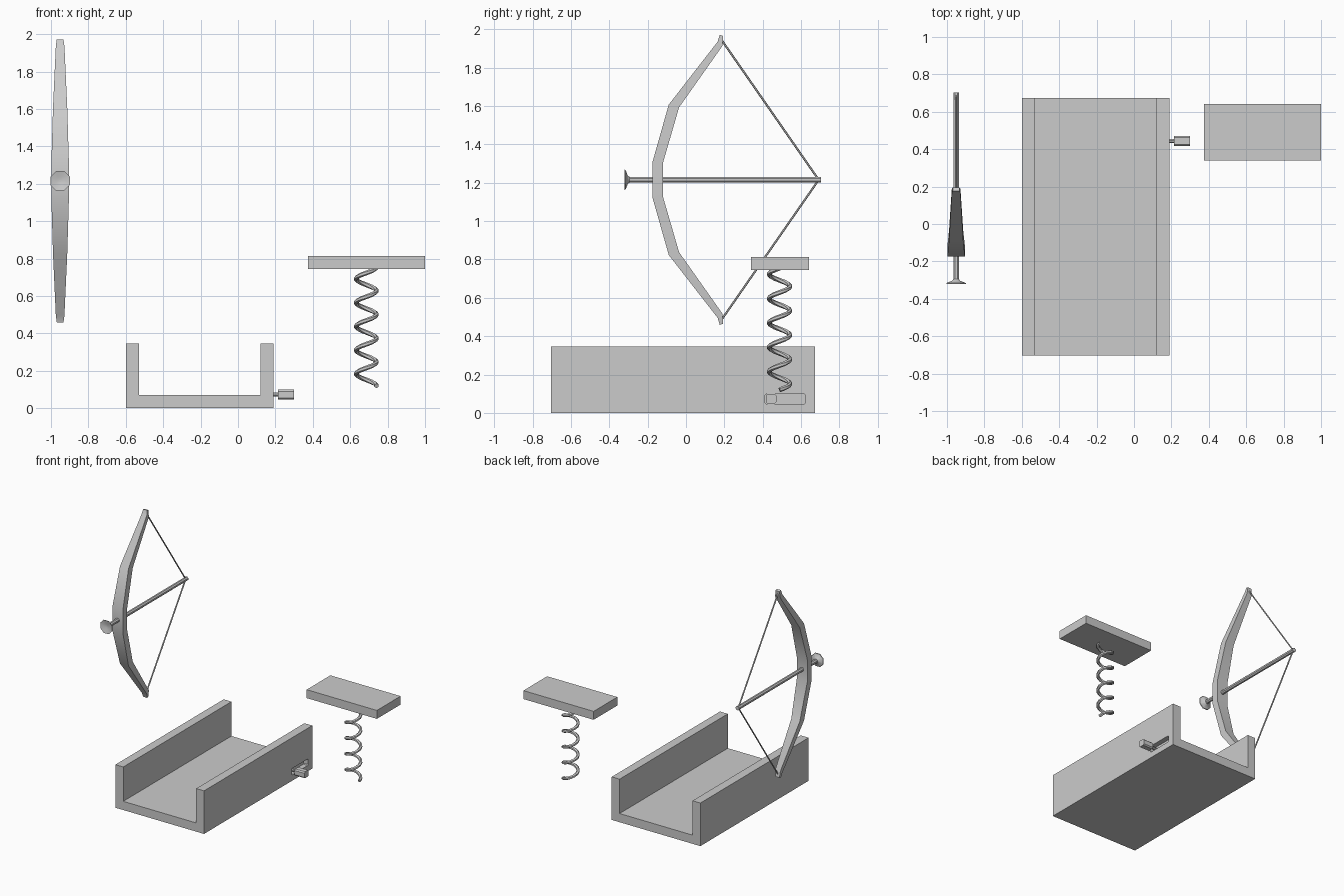
import bpy, bmesh, math
from mathutils import Vector

if "Cube" in bpy.data.objects:
    bpy.data.objects.remove(bpy.data.objects["Cube"])


def make(name, verts, faces, smooth=False):
    me = bpy.data.meshes.new(name)
    bm = bmesh.new()
    vs = [bm.verts.new(v) for v in verts]
    for f in faces:
        bm.faces.new([vs[i] for i in f])
    bmesh.ops.recalc_face_normals(bm, faces=bm.faces)
    bm.to_mesh(me)
    bm.free()
    ob = bpy.data.objects.new(name, me)
    bpy.context.collection.objects.link(ob)
    if smooth:
        bpy.ops.object.select_all(action='DESELECT')
        ob.select_set(True)
        bpy.context.view_layer.objects.active = ob
        bpy.ops.object.shade_smooth_by_angle(angle=math.radians(40))
    return ob


def loft(name, rings, smooth=False):
    """Skin equal-sized rings and cap both ends."""
    n, m = len(rings[0]), len(rings)
    faces = [(r * n + i, r * n + (i + 1) % n, (r + 1) * n + (i + 1) % n, (r + 1) * n + i)
             for r in range(m - 1) for i in range(n)]
    faces += [list(range(n)), list(range((m - 1) * n, m * n))]
    return make(name, [v for r in rings for v in r], faces, smooth)


def box(name, x, y, z):
    return loft(name, [[(a, y[0], z[0]), (a, y[1], z[0]), (a, y[1], z[1]), (a, y[0], z[1])] for a in x])


def chamfered(name, x, y, z, c):
    """Bar along x with chamfered long edges."""
    (y0, y1), (z0, z1) = y, z
    prof = [(y0 + c, z0), (y1 - c, z0), (y1, z0 + c), (y1, z1 - c),
            (y1 - c, z1), (y0 + c, z1), (y0, z1 - c), (y0, z0 + c)]
    return loft(name, [[(a, p, q) for p, q in prof] for a in x])


def tube(name, pts, r, sides, smooth=True):
    pts = [Vector(p) for p in pts]
    rings = []
    for i, p in enumerate(pts):
        t = (pts[min(i + 1, len(pts) - 1)] - pts[max(i - 1, 0)]).normalized()
        ref = Vector((0, 0, 1)) if abs(t.z) < 0.9 else Vector((1, 0, 0))
        u = t.cross(ref).normalized()
        w = t.cross(u)
        rings.append([p + r * (math.cos(a) * u + math.sin(a) * w)
                      for a in [(k + 0.5) * math.tau / sides for k in range(sides)]])
    return loft(name, rings, smooth)


# Trough: U profile swept along y
prof = [(-0.60, 0), (0.19, 0), (0.19, 0.347), (0.12, 0.347), (0.12, 0.07),
        (-0.53, 0.07), (-0.53, 0.347), (-0.60, 0.347)]
trough = loft("trough", [[(x, y, z) for x, z in prof] for y in (-0.704, 0.674)])

# Lever slot in the right wall
cutter = chamfered("slot_cutter", (0.15, 0.25), (0.413, 0.622), (0.047, 0.099), 0.006)
cutter.hide_render = True
cutter.display_type = 'WIRE'
mod = trough.modifiers.new("slot", 'BOOLEAN')
mod.operation = 'DIFFERENCE'
mod.solver = 'EXACT'
mod.object = cutter

# Lever
tube("lever_stem", [(0.148, 0.443, 0.073), (0.22, 0.443, 0.073)], 0.011, 8)
chamfered("lever_handle", (0.213, 0.30), (0.416, 0.471), (0.047, 0.099), 0.009)

# Spring and its platform
turns, per = 5, 12
tube("spring", [(0.686 + 0.055 * math.cos(a), 0.488 + 0.055 * math.sin(a), 0.12 + 0.127 * a / math.tau)
                for a in [k * math.tau / per for k in range(turns * per + 1)]], 0.0125, 6)
box("platform", (0.374, 1.0), (0.34, 0.642), (0.745, 0.813))

# Bow limbs: (outer y, outer z, inner y, inner z, half width), mirrored about the grip
BX, BZ = -0.951, 1.2155
half = [(-0.175, 0.092, -0.119, 0.092, 0.047),
        (-0.090, 0.392, -0.036, 0.378, 0.038),
        (0.165, 0.720, 0.190, 0.698, 0.023),
        (0.176, 0.756, 0.194, 0.750, 0.018)]
stations = [(a, -b, c, -d, w) for a, b, c, d, w in reversed(half)] + half
loft("bow", [[(BX - w, a, BZ + b), (BX + w, a, BZ + b), (BX + w, c, BZ + d), (BX - w, c, BZ + d)]
             for a, b, c, d, w in stations], True)

# Bow string
for label, s in (("upper", 1), ("lower", -1)):
    tube(label + "_string", [(BX, 0.183, BZ + s * 0.733), (BX, 0.692, BZ)], 0.0055, 6)

# Arrow shaft with suction-cup tip
tube("arrow_shaft", [(BX, -0.309, BZ), (BX, 0.704, BZ)], 0.0165, 8)


def ring(y, r):
    return [(BX + r * math.cos(a), y, BZ + r * math.sin(a))
            for a in [(k + 0.5) * math.tau / 8 for k in range(8)]]


loft("suction_tip", [ring(-0.295, 0.017), ring(-0.303, 0.022), ring(-0.315, 0.055),
                     ring(-0.32, 0.057), ring(-0.312, 0.025), ring(-0.309, 0.006)], True)
